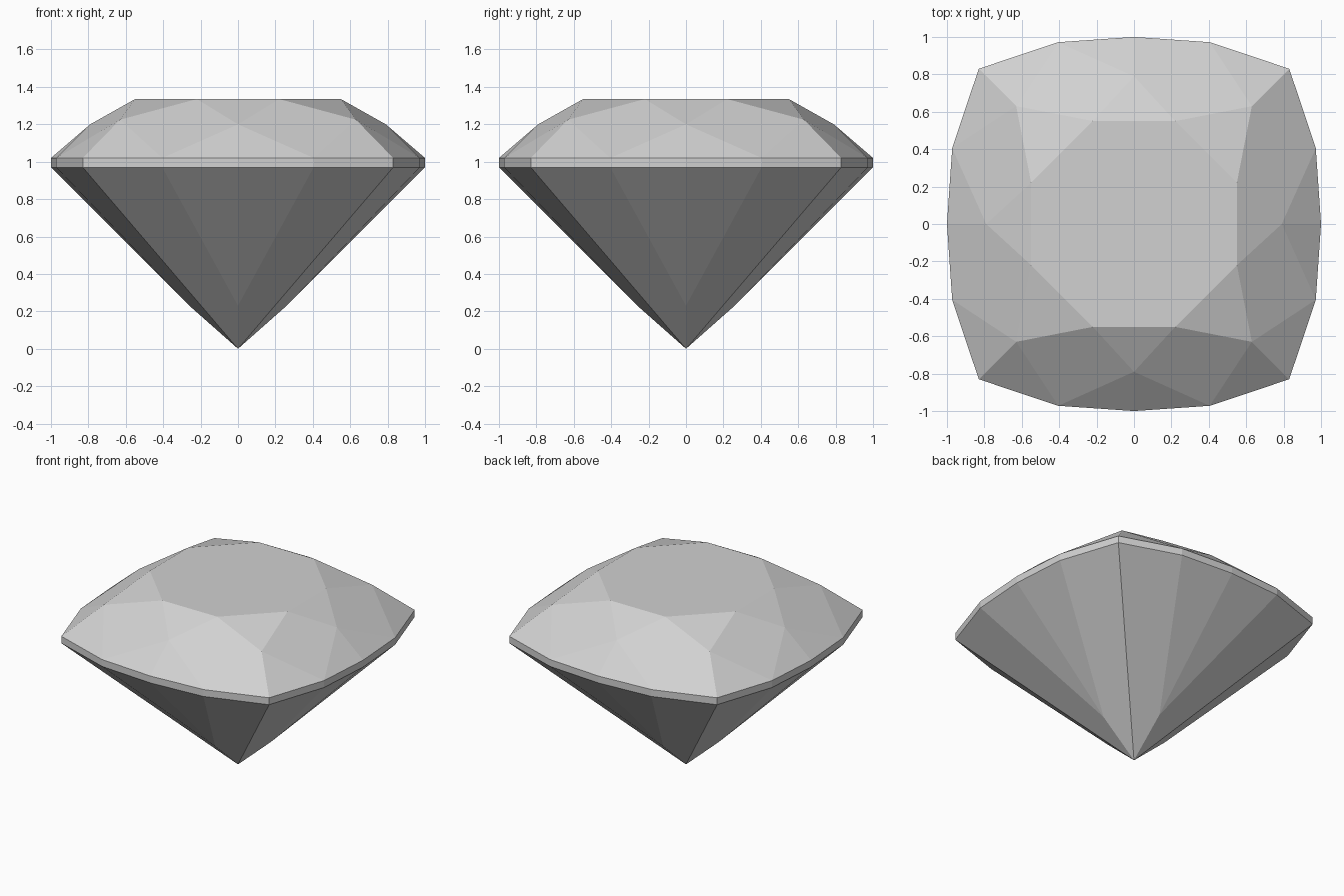
import bpy
import bmesh
from math import pi
from mathutils import Matrix, Vector

cube = bpy.data.objects.get("Cube")
if cube:
    bpy.data.objects.remove(cube, do_unlink=True)

stone = bpy.data.materials.new("pale_grey_stone")
stone.use_nodes = True
colour = (0.64, 0.64, 0.64, 1)
stone.diffuse_color = colour
stone.node_tree.nodes["Principled BSDF"].inputs["Base Color"].default_value = colour

TABLE_Z, GIRDLE_TOP, GIRDLE_LOW = 1.335, 1.02, 0.97


def mirrored(x, y, z):
    return Vector((x, y, z)), Vector((-x, y, z))


# Key points of one side of the cushion outline, facing the front
table_r, table_l = mirrored(0.22, -0.55, TABLE_Z)
table_side = Vector((0.55, -0.22, TABLE_Z))
star = Vector((0, -0.79, 1.20))
shoulder_r, shoulder_l = mirrored(0.63, -0.63, 1.225)
outline = [(-0.83, -0.83), (-0.405, -0.972), (0, -1), (0.405, -0.972), (0.83, -0.83)]
top = [Vector((x, y, GIRDLE_TOP)) for x, y in outline]
low = [Vector((x, y, GIRDLE_LOW)) for x, y in outline]
culet = Vector((0, 0, 0))
keel = Vector((0, -0.26, 0.23))

# Crown facets
facets = [
    (table_l, star, table_r),
    (table_r, shoulder_r, table_side),
    (table_l, shoulder_l, top[1], star),
    (table_r, star, top[3], shoulder_r),
    (shoulder_l, top[0], top[1]),
    (shoulder_r, top[3], top[4]),
    (star, top[1], top[2]),
    (star, top[2], top[3]),
]
# Girdle band
facets += [(top[i], low[i], low[i + 1], top[i + 1]) for i in range(4)]
# Pavilion facets
facets += [
    (culet, keel, low[1], low[0]),
    (culet, low[4], low[3], keel),
    (keel, low[2], low[1]),
    (keel, low[3], low[2]),
]

# Repeat the side around the stone and close the flat table
bm = bmesh.new()
table = []
for quarter in range(4):
    turn = Matrix.Rotation(quarter * pi / 2, 3, "Z")
    for facet in facets:
        bm.faces.new([bm.verts.new(turn @ p) for p in facet])
    table += [turn @ table_l, turn @ table_r]
bm.faces.new([bm.verts.new(p) for p in table])
bmesh.ops.remove_doubles(bm, verts=bm.verts, dist=0.001)
bmesh.ops.recalc_face_normals(bm, faces=bm.faces)

mesh = bpy.data.meshes.new("cushion_cut_gem")
bm.to_mesh(mesh)
bm.free()
mesh.materials.append(stone)
gem = bpy.data.objects.new("cushion_cut_gem", mesh)
bpy.context.collection.objects.link(gem)
